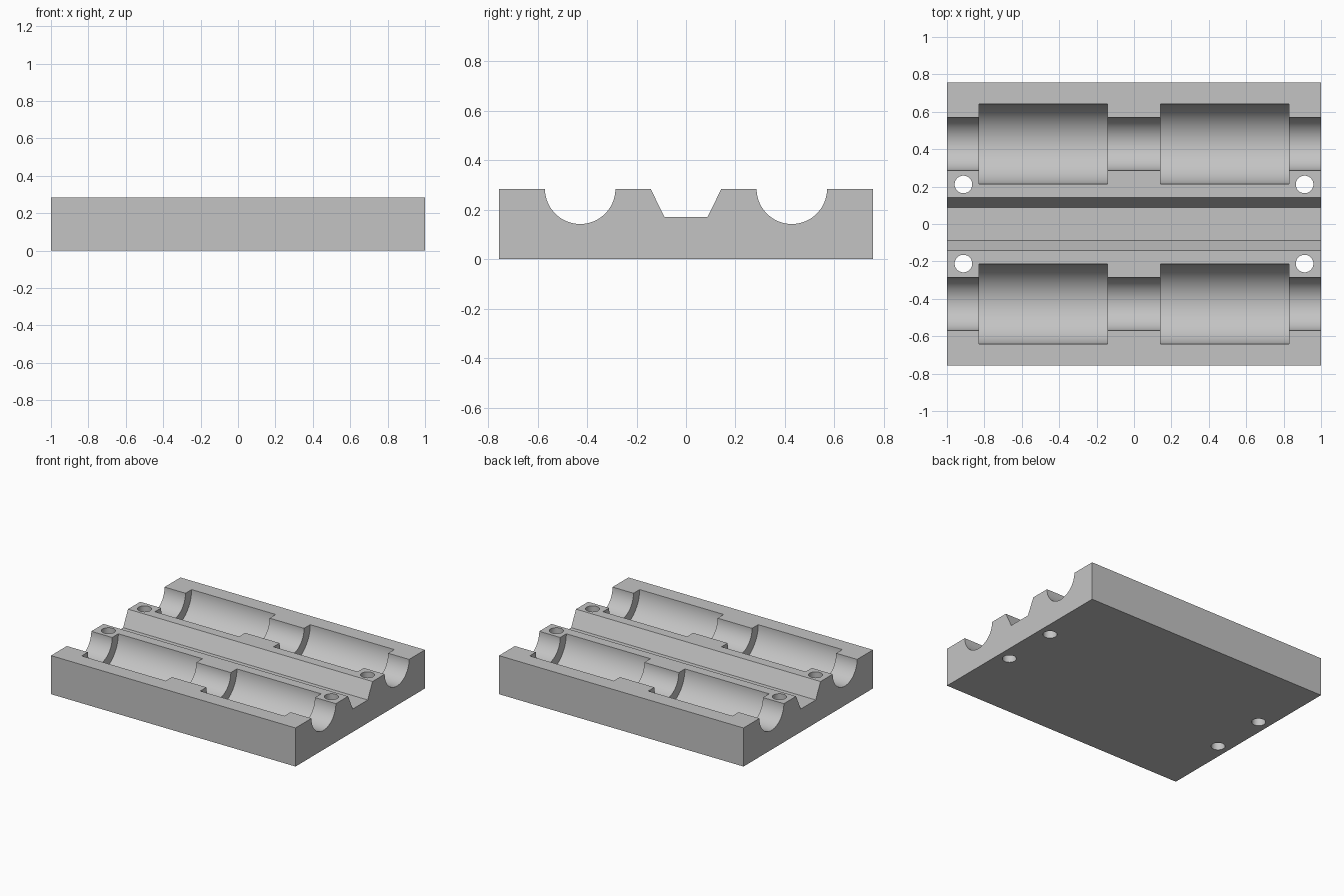
import bpy
import bmesh
from math import pi, cos, sin, radians
from mathutils import Matrix

cube = bpy.data.objects.get("Cube")
if cube:
    bpy.data.objects.remove(cube, do_unlink=True)

HALF_X, HALF_Y, TOP = 1.0, 0.756, 0.285
GROOVE_Y, GROOVE_R, POCKET_R = 0.428, 0.1425, 0.214
HOLE_X, HOLE_Y, HOLE_R = 0.912, 0.2115, 0.047

grey = bpy.data.materials.new("plain grey")
grey.use_nodes = True
colour = (0.55, 0.55, 0.55, 1)
grey.diffuse_color = colour
grey.node_tree.nodes["Principled BSDF"].inputs["Base Color"].default_value = colour


def make_object(name, bm):
    bmesh.ops.recalc_face_normals(bm, faces=bm.faces)
    mesh = bpy.data.meshes.new(name)
    bm.to_mesh(mesh)
    bm.free()
    mesh.materials.append(grey)
    obj = bpy.data.objects.new(name, mesh)
    bpy.context.collection.objects.link(obj)
    return obj


def groove_arc(y, steps=48):
    """Half circle sunk into the top face, running towards +y."""
    return [(y - GROOVE_R * cos(pi * i / steps), TOP - GROOVE_R * sin(pi * i / steps))
            for i in range(steps + 1)]


def cylinder_cutter(name, centre, radius, length, along_x, sides):
    bm = bmesh.new()
    turn = Matrix.Rotation(pi / 2, 4, "Y") if along_x else Matrix()
    bmesh.ops.create_cone(bm, cap_ends=True, segments=sides, radius1=radius,
                          radius2=radius, depth=length,
                          matrix=Matrix.Translation(centre) @ turn)
    obj = make_object(name, bm)
    obj.hide_render = True
    return obj


# Block: one cross-section with two rod grooves and a tapered centre channel
channel = [(-0.143, TOP), (-0.087, 0.17), (0.087, 0.17), (0.143, TOP)]
profile = ([(-HALF_Y, 0), (-HALF_Y, TOP)] + groove_arc(-GROOVE_Y) + channel
           + groove_arc(GROOVE_Y) + [(HALF_Y, TOP), (HALF_Y, 0)])
bm = bmesh.new()
end = bm.faces.new([bm.verts.new((-HALF_X, y, z)) for y, z in profile])
sweep = bmesh.ops.extrude_face_region(bm, geom=[end], use_keep_orig=True)
bmesh.ops.translate(bm, vec=(2 * HALF_X, 0, 0),
                    verts=[v for v in sweep["geom"] if isinstance(v, bmesh.types.BMVert)])
block = make_object("bearing_block", bm)

# Bearing pockets and screw holes, one of each per quarter
cutters = []
for sx in (-1, 1):
    for sy in (-1, 1):
        cutters.append(cylinder_cutter("pocket_cutter", (sx * 0.485, sy * GROOVE_Y, TOP),
                                       POCKET_R, 0.688, True, 96))
        cutters.append(cylinder_cutter("hole_cutter", (sx * HOLE_X, sy * HOLE_Y, TOP / 2),
                                       HOLE_R, 1, False, 48))

bpy.ops.object.select_all(action="DESELECT")
bpy.context.view_layer.objects.active = block
block.select_set(True)
for cutter in cutters:
    cut = block.modifiers.new("cut", "BOOLEAN")
    cut.operation, cut.solver, cut.object = "DIFFERENCE", "EXACT", cutter
    bpy.ops.object.modifier_apply(modifier=cut.name)
    bpy.data.objects.remove(cutter, do_unlink=True)

# Smooth round walls, sharp edges kept
bpy.ops.object.shade_smooth_by_angle(angle=radians(25))
